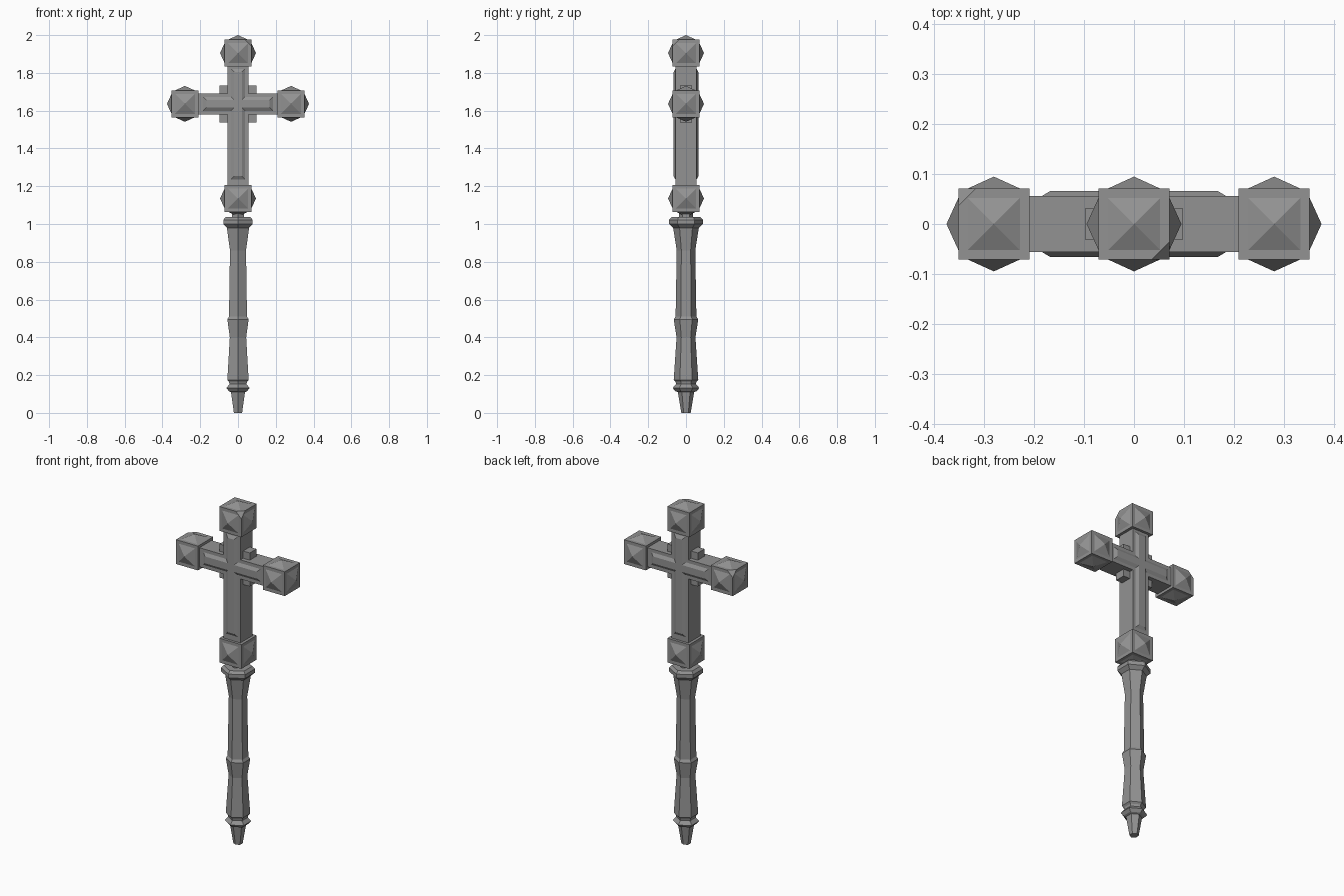
import bpy
import bmesh
from math import sin, cos, tau
from mathutils import Vector

if "Cube" in bpy.data.objects:
    bpy.data.objects.remove(bpy.data.objects["Cube"])

stone = bpy.data.materials.new("grey_stone")
stone.use_nodes = True
colour = (0.29, 0.29, 0.29, 1)
stone.diffuse_color = colour
stone.node_tree.nodes["Principled BSDF"].inputs["Base Color"].default_value = colour


def finish(name, bm):
    bmesh.ops.recalc_face_normals(bm, faces=bm.faces[:])
    mesh = bpy.data.meshes.new(name)
    bm.to_mesh(mesh)
    bm.free()
    mesh.materials.append(stone)
    obj = bpy.data.objects.new(name, mesh)
    bpy.context.collection.objects.link(obj)
    return obj


def box(name, centre, size):
    bm = bmesh.new()
    bmesh.ops.create_cube(bm, size=1)
    bmesh.ops.scale(bm, vec=size, verts=bm.verts)
    bmesh.ops.translate(bm, vec=centre, verts=bm.verts)
    return finish(name, bm)


def studded_cube(name, centre, chip=None):
    """Cube with a low pyramid on every face, optionally with a broken corner."""
    half = 0.071
    bm = bmesh.new()
    bmesh.ops.create_cube(bm, size=2 * half)
    faces = bm.faces[:]
    bmesh.ops.inset_individual(bm, faces=faces, thickness=0.026)
    bmesh.ops.poke(bm, faces=faces, offset=0.024)
    if chip:
        corner = Vector(chip) * half
        cut = bmesh.ops.bisect_plane(
            bm, geom=bm.verts[:] + bm.edges[:] + bm.faces[:],
            plane_co=corner - Vector((chip[0] * 0.035, 0, 0)),
            plane_no=Vector(chip).normalized(), clear_outer=True)
        edges = [e for e in cut["geom_cut"] if isinstance(e, bmesh.types.BMEdge)]
        bmesh.ops.holes_fill(bm, edges=edges, sides=0)
    bmesh.ops.translate(bm, vec=centre, verts=bm.verts)
    return finish(name, bm)


def hex_turned(name, profile):
    """Six-sided turned shape from (radius, height) pairs."""
    bm = bmesh.new()
    rings = []
    for r, z in profile:
        rings.append([bm.verts.new((r * sin(i * tau / 6), r * cos(i * tau / 6), z))
                      for i in range(6)])
    for low, high in zip(rings, rings[1:]):
        for i in range(6):
            j = (i + 1) % 6
            bm.faces.new((low[i], low[j], high[j], high[i]))
    bm.faces.new(rings[0])
    bm.faces.new(rings[-1])
    return finish(name, bm)


def cross_loop(bm, inset, y):
    """Twelve-point cross outline, shrunk by inset."""
    w = 0.037 - inset
    arm, top, bottom = 0.185 - inset, 0.185 - inset, -0.4 + inset
    pts = [(w, top), (w, w), (arm, w), (arm, -w), (w, -w), (w, bottom)]
    pts += [(-x, z) for x, z in reversed(pts)]
    return [bm.verts.new((x, y, MID + z)) for x, z in pts]


def raised_cross(name, side):
    bm = bmesh.new()
    base = cross_loop(bm, 0, side * 0.05)
    rim = cross_loop(bm, 0, side * 0.056)
    top = cross_loop(bm, 0.017, side * 0.066)
    for a, b in ((base, rim), (rim, top)):
        for i in range(len(a)):
            j = (i + 1) % len(a)
            bm.faces.new((a[i], a[j], b[j], b[i]))
    bm.faces.new(base)
    bm.faces.new(top)
    return finish(name, bm)


MID = 1.636

# Handle: tip, ring, grip, long shaft and collar
hex_turned("handle", [
    (0.025, 0), (0.043, 0.11), (0.056, 0.115), (0.071, 0.132), (0.052, 0.152),
    (0.055, 0.165), (0.065, 0.175), (0.05, 0.4), (0.065, 0.495), (0.055, 0.51),
    (0.049, 0.86), (0.068, 0.98), (0.09, 1.0), (0.09, 1.022), (0.076, 1.037),
    (0.036, 1.037), (0.036, 1.07)])

# Cross body
box("upright", (0, 0, 1.525), (0.11, 0.112, 0.75))
box("crossbar", (0, 0, MID), (0.5, 0.112, 0.112))
box("corner_blocks", (0, 0, MID), (0.196, 0.062, 0.196))
raised_cross("front_raised_cross", -1)
raised_cross("back_raised_cross", 1)

# Studded ends
studded_cube("top_end", (0, 0, 1.905), (1, -1, 1))
studded_cube("bottom_end", (0, 0, 1.135))
studded_cube("left_end", (0.281, 0, MID))
studded_cube("right_end", (-0.281, 0, MID), (-1, 1, 1))
